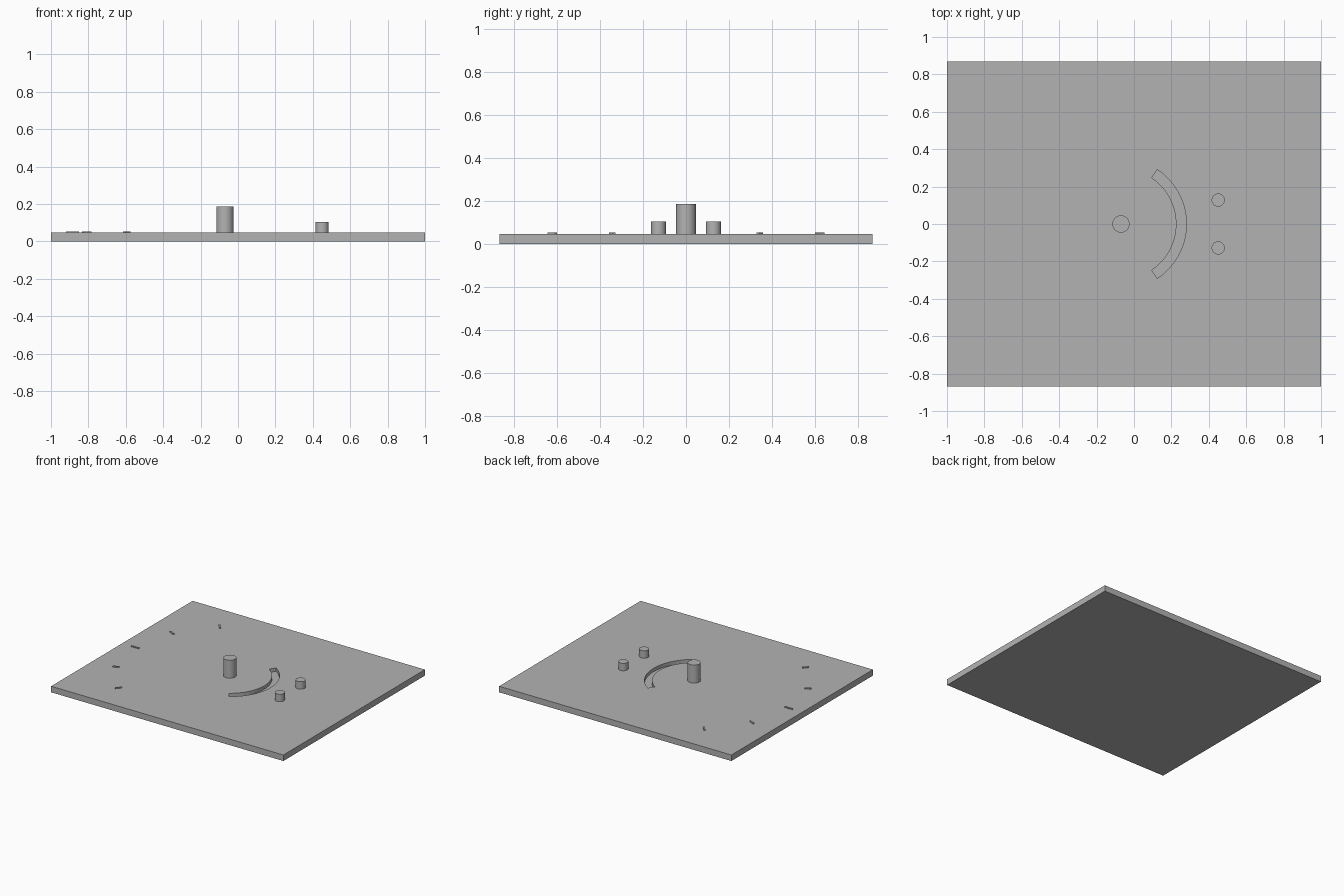
import bpy, bmesh
from math import cos, sin, radians

default = bpy.data.objects.get("Cube")
if default:
    bpy.data.objects.remove(default, do_unlink=True)

TOP = 0.047            # upper face of the plate
PIVOT_X = -0.07        # centre shared by pin, groove and dial marks

grey = bpy.data.materials.new("light grey")
grey.use_nodes = True
colour = (0.45, 0.45, 0.45, 1)
grey.diffuse_color = colour
grey.node_tree.nodes["Principled BSDF"].inputs["Base Color"].default_value = colour


def prism(name, outline, z0, z1, smooth=False):
    """Extrude a counter-clockwise outline from z0 to z1."""
    bm = bmesh.new()
    face = bm.faces.new([bm.verts.new((x, y, z0)) for x, y in outline])
    grown = bmesh.ops.extrude_face_region(bm, geom=[face], use_keep_orig=True)
    for v in grown["geom"]:
        if isinstance(v, bmesh.types.BMVert):
            v.co.z = z1
    bmesh.ops.recalc_face_normals(bm, faces=bm.faces)
    mesh = bpy.data.meshes.new(name)
    bm.to_mesh(mesh)
    bm.free()
    mesh.materials.append(grey)
    ob = bpy.data.objects.new(name, mesh)
    bpy.context.collection.objects.link(ob)
    if smooth:
        select(ob)
        bpy.ops.object.shade_smooth_by_angle(angle=radians(30))
    return ob


def select(ob):
    bpy.ops.object.select_all(action='DESELECT')
    ob.select_set(True)
    bpy.context.view_layer.objects.active = ob


def arc(cx, cy, r, a0, a1, n):
    """Points on an arc, angles in degrees."""
    steps = [radians(a0 + (a1 - a0) * i / n) for i in range(n + 1)]
    return [(cx + r * cos(a), cy + r * sin(a)) for a in steps]


def peg(name, x, y, r, top):
    return prism(name, arc(x, y, r, 0, 360, 48)[:-1], TOP, top, smooth=True)


# Base plate with a blind curved groove
plate = prism("base_plate", [(-1, -0.87), (1, -0.87), (1, 0.87), (-1, 0.87)], 0, TOP)
groove = arc(PIVOT_X, 0, 0.35, -56.3, 56.3, 40) + arc(PIVOT_X, 0, 0.297, 56.3, -56.3, 40)
cutter = prism("groove_cutter", groove, TOP - 0.027, TOP + 0.05)
cutter.hide_render = True
cut = plate.modifiers.new("groove", 'BOOLEAN')
cut.operation = 'DIFFERENCE'
cut.solver = 'EXACT'
cut.object = cutter
select(plate)
bpy.ops.object.modifier_apply(modifier=cut.name)
bpy.data.objects.remove(cutter, do_unlink=True)
bpy.ops.object.shade_smooth_by_angle(angle=radians(30))

# Central pin and the two stop pegs
peg("pivot_pin", PIVOT_X, 0, 0.046, 0.187)
for side, y in (("left", 0.128), ("right", -0.128)):
    peg("stop_peg_" + side, 0.45, y, 0.035, 0.105)

# Raised dial marks fanned around the pin, the middle one longer
for i, angle in enumerate((130, 155, 180, 205, 230)):
    half_l = 0.034 if angle == 180 else 0.024
    half_w = 0.006
    c, s = cos(radians(angle)), sin(radians(angle))
    corners = [(0.815 + u * half_l, v * half_w)
               for u, v in ((-1, -1), (1, -1), (1, 1), (-1, 1))]
    outline = [(PIVOT_X + r * c - t * s, r * s + t * c) for r, t in corners]
    prism("dial_mark_%d" % (i + 1), outline, TOP, TOP + 0.007)
